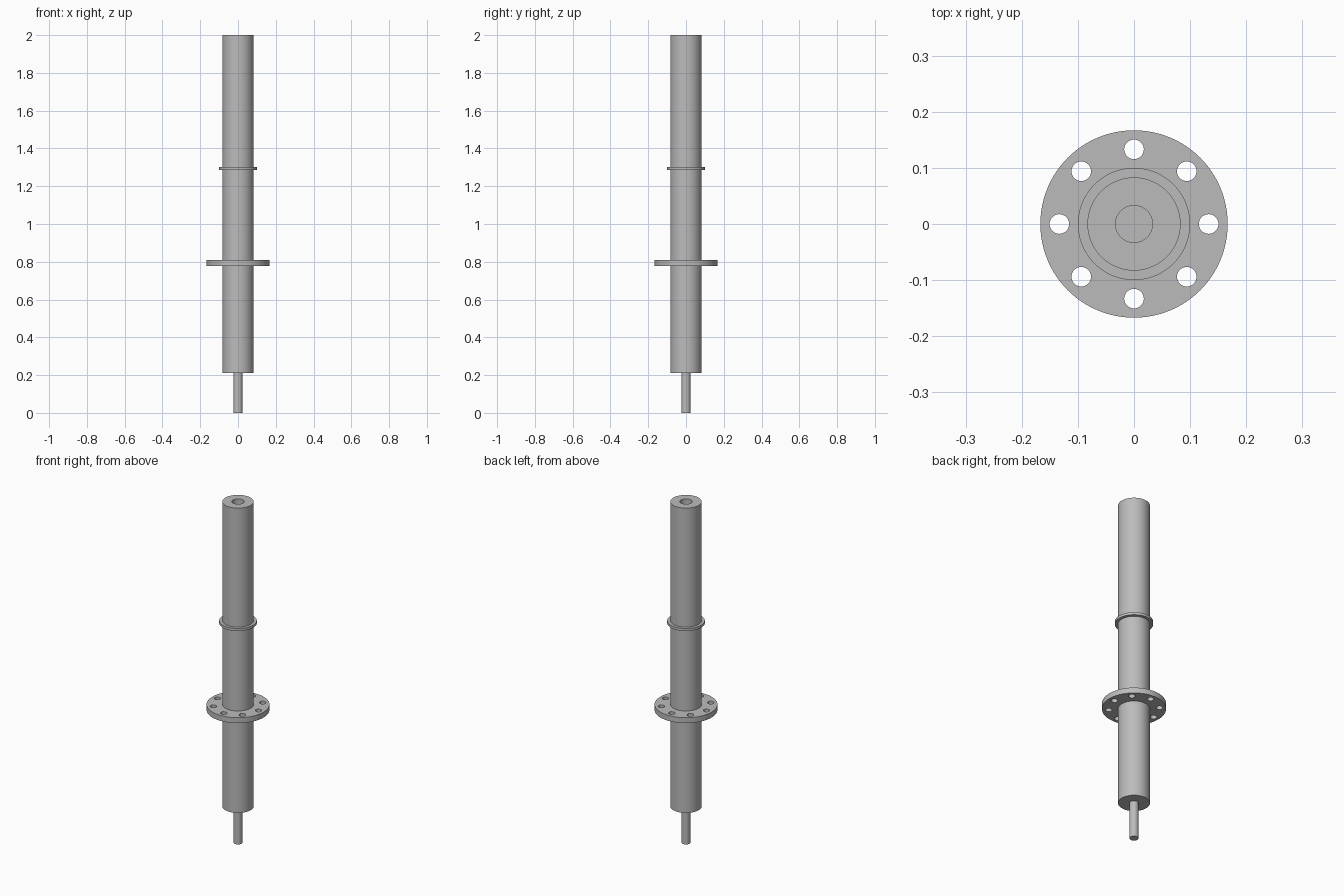
import bpy
import bmesh
from math import cos, sin, tau, radians

SIDES = 96
BODY_R = 0.083

cube = bpy.data.objects.get("Cube")
if cube:
    bpy.data.objects.remove(cube, do_unlink=True)

steel = bpy.data.materials.new("grey_steel")
steel.use_nodes = True
GREY = (0.5, 0.5, 0.5, 1)
steel.diffuse_color = GREY
steel.node_tree.nodes["Principled BSDF"].inputs["Base Color"].default_value = GREY


def finish(obj):
    """Select the part, give it the material and smooth its round sides."""
    bpy.ops.object.select_all(action='DESELECT')
    obj.select_set(True)
    bpy.context.view_layer.objects.active = obj
    bpy.ops.object.shade_smooth_by_angle(angle=radians(30))


def lathe(name, profile, closed=False):
    """Turn a profile of (radius, height) points around the z axis."""
    bm = bmesh.new()
    verts = [bm.verts.new((r, 0, z)) for r, z in profile]
    edges = [bm.edges.new(pair) for pair in zip(verts, verts[1:])]
    if closed:
        edges.append(bm.edges.new((verts[-1], verts[0])))
    bmesh.ops.spin(bm, geom=verts + edges, cent=(0, 0, 0), axis=(0, 0, 1),
                   angle=tau, steps=SIDES, use_merge=True)
    bmesh.ops.remove_doubles(bm, verts=bm.verts, dist=1e-5)
    bmesh.ops.recalc_face_normals(bm, faces=bm.faces)
    mesh = bpy.data.meshes.new(name)
    bm.to_mesh(mesh)
    bm.free()
    mesh.materials.append(steel)
    obj = bpy.data.objects.new(name, mesh)
    bpy.context.collection.objects.link(obj)
    finish(obj)


def add_circle(curve, x, y, radius, sides):
    spline = curve.splines.new('POLY')
    spline.points.add(sides - 1)
    for i, point in enumerate(spline.points):
        a = tau * i / sides
        point.co = (x + radius * cos(a), y + radius * sin(a), 0, 1)
    spline.use_cyclic_u = True


# Main shaft with a blind socket in its top end
lathe("shaft", [(0, 0.212), (BODY_R, 0.212), (BODY_R, 2),
                (0.033, 2), (0.033, 1.79), (0, 1.79)])

# Narrow pin below the shaft
lathe("bottom_pin", [(0, 0), (0.024, 0), (0.024, 0.212), (0, 0.212)])

# Thin collar around the upper shaft
lathe("collar", [(BODY_R, 1.287), (0.1, 1.287), (0.1, 1.302),
                 (BODY_R, 1.302)], closed=True)

# Mounting flange with a ring of eight bolt holes
plate = bpy.data.curves.new("flange", 'CURVE')
plate.dimensions = '2D'
plate.fill_mode = 'BOTH'
plate.extrude = 0.016
add_circle(plate, 0, 0, 0.167, SIDES)
add_circle(plate, 0, 0, BODY_R, SIDES)
for i in range(8):
    a = tau * i / 8
    add_circle(plate, 0.133 * cos(a), 0.133 * sin(a), 0.0175, 32)
plate.materials.append(steel)
flange = bpy.data.objects.new("flange", plate)
flange.location.z = 0.794
bpy.context.collection.objects.link(flange)
bpy.ops.object.select_all(action='DESELECT')
flange.select_set(True)
bpy.context.view_layer.objects.active = flange
bpy.ops.object.convert(target='MESH')
flange = bpy.context.view_layer.objects.active
bm = bmesh.new()
bm.from_mesh(flange.data)
bmesh.ops.remove_doubles(bm, verts=bm.verts, dist=1e-5)
bmesh.ops.recalc_face_normals(bm, faces=bm.faces)
bm.to_mesh(flange.data)
bm.free()
finish(flange)
